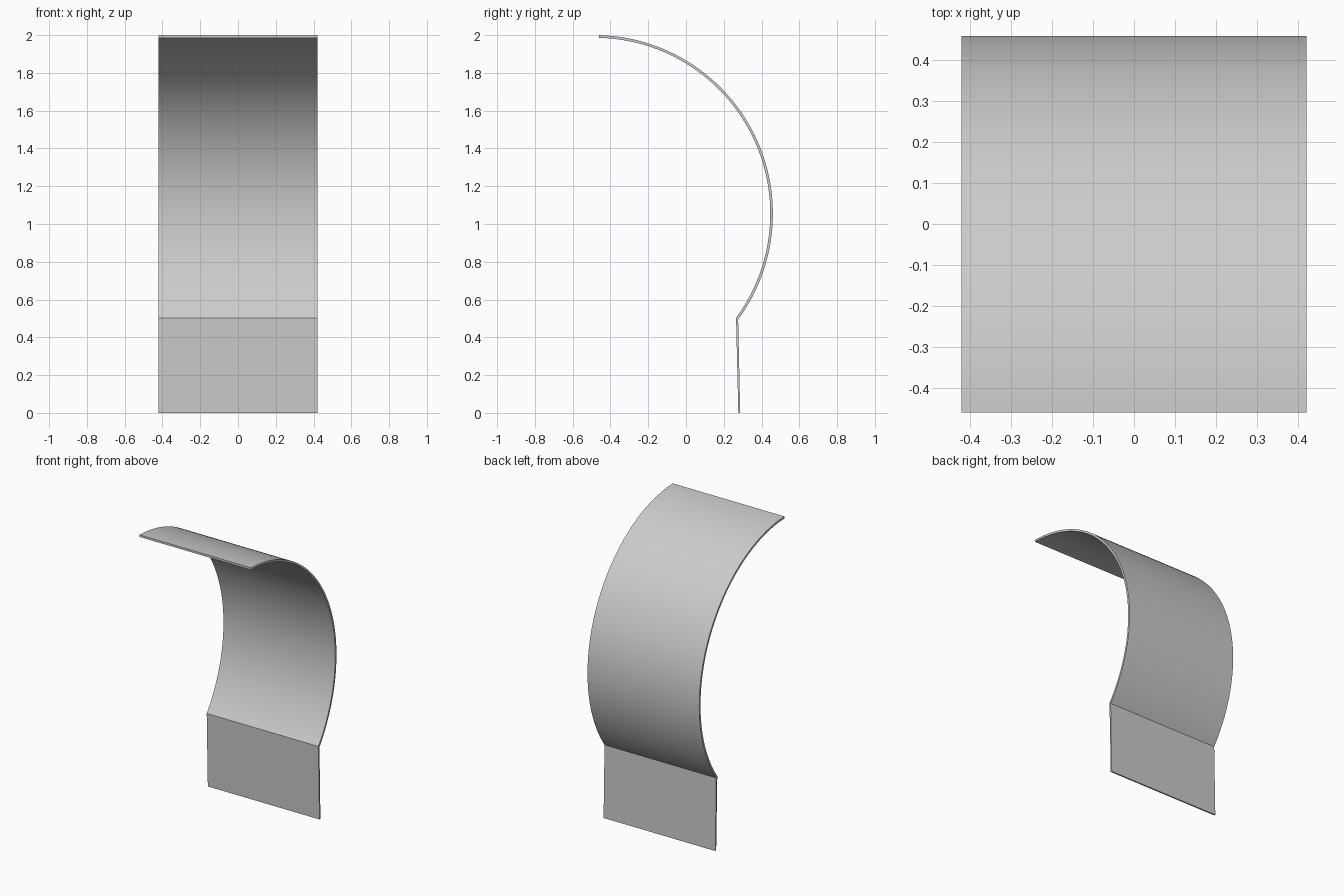
import bpy, bmesh, math

cube = bpy.data.objects.get("Cube")
if cube:
    bpy.data.objects.remove(cube, do_unlink=True)

grey = bpy.data.materials.new("plain grey")
grey.use_nodes = True
colour = (0.6, 0.6, 0.6, 1)
grey.diffuse_color = colour
grey.node_tree.nodes["Principled BSDF"].inputs["Base Color"].default_value = colour

HALF_WIDTH = 0.422
CENTRE_Y, CENTRE_Z = -0.485, 1.055
OUTER, INNER = 0.945, 0.931
STEPS = 64


def arc_point(radius, angle):
    return (CENTRE_Y + radius * math.cos(angle), CENTRE_Z + radius * math.sin(angle))


def strip(name, front, back):
    """Closed sheet across the width, from matching front and back (y, z) lines."""
    bm = bmesh.new()
    rings = []
    for f, b in zip(front, back):
        rings.append([bm.verts.new((x, y, z)) for x, (y, z) in
                      ((-HALF_WIDTH, f), (HALF_WIDTH, f), (HALF_WIDTH, b), (-HALF_WIDTH, b))])
    for low, high in zip(rings, rings[1:]):
        for i in range(4):
            j = (i + 1) % 4
            bm.faces.new((low[i], low[j], high[j], high[i]))
    bm.faces.new(rings[0])
    bm.faces.new(rings[-1])
    bmesh.ops.recalc_face_normals(bm, faces=bm.faces)
    mesh = bpy.data.meshes.new(name)
    bm.to_mesh(mesh)
    bm.free()
    mesh.materials.append(grey)
    obj = bpy.data.objects.new(name, mesh)
    bpy.context.collection.objects.link(obj)
    bpy.ops.object.select_all(action="DESELECT")
    obj.select_set(True)
    bpy.context.view_layer.objects.active = obj
    bpy.ops.object.shade_smooth_by_angle(angle=math.radians(25))
    return obj


# Curved canopy, from the joint up and over to the front lip
start = math.asin((0.495 - CENTRE_Z) / OUTER)
end = math.acos((-0.46 - CENTRE_Y) / OUTER)
angles = [start + (end - start) * i / STEPS for i in range(STEPS + 1)]
inner_line = [arc_point(INNER, a) for a in angles]
outer_line = [arc_point(OUTER, a) for a in angles]
strip("curved_canopy", inner_line, outer_line)

# Flat lower panel, leaning back slightly towards the floor
strip("lower_panel", [(0.277, 0), inner_line[0]], [(0.287, 0), outer_line[0]])
